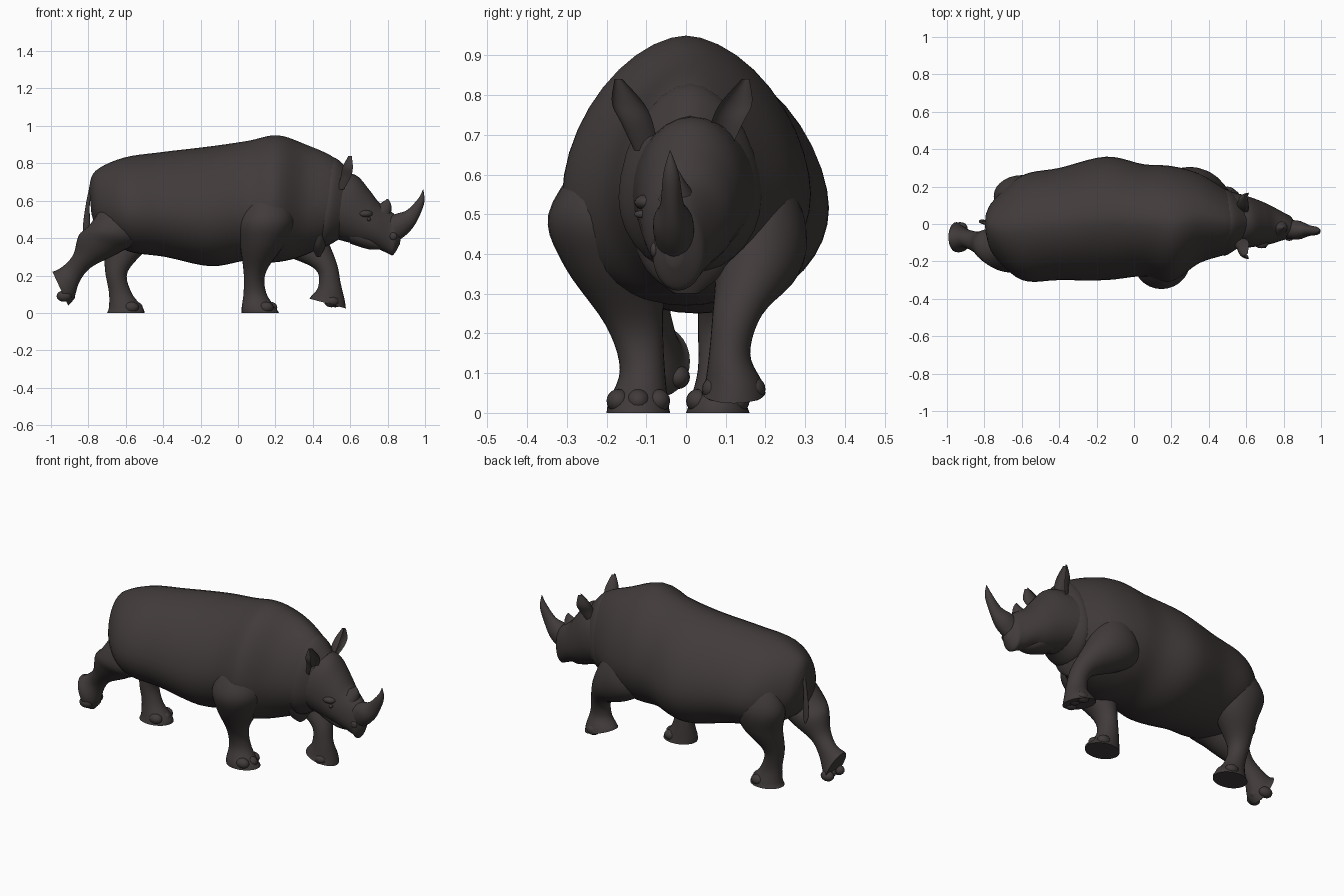
import bpy
import bmesh
import math
from mathutils import Vector

default_cube = bpy.data.objects.get("Cube")
if default_cube:
    bpy.data.objects.remove(default_cube, do_unlink=True)

# One dark hide colour for the whole animal
hide = bpy.data.materials.new("dark_hide")
hide.use_nodes = True
hide_colour = (0.053, 0.043, 0.043, 1)
hide.diffuse_color = hide_colour
shader = hide.node_tree.nodes["Principled BSDF"]
shader.inputs["Base Color"].default_value = hide_colour
shader.inputs["Roughness"].default_value = 0.8


def finish(name, bm):
    """Turn a bmesh into a smooth shaded, coloured object."""
    bmesh.ops.recalc_face_normals(bm, faces=bm.faces)
    mesh = bpy.data.meshes.new(name)
    bm.to_mesh(mesh)
    bm.free()
    mesh.materials.append(hide)
    part = bpy.data.objects.new(name, mesh)
    bpy.context.collection.objects.link(part)
    bpy.ops.object.select_all(action="DESELECT")
    part.select_set(True)
    bpy.context.view_layer.objects.active = part
    bpy.ops.object.shade_smooth_by_angle(angle=math.radians(50))


def blend(before, start, end, after, t):
    """Smooth curve from start to end, aware of both neighbours."""
    leave, arrive = (end - before) / 2, (after - start) / 2
    gap = end - start
    bend = 3 * gap - 2 * leave - arrive
    twist = leave + arrive - 2 * gap
    return start + t * (leave + t * (bend + t * twist))


def smooth_stations(stations, steps=5):
    padded = [stations[0], *stations, stations[-1]]
    for window in zip(padded, padded[1:], padded[2:], padded[3:]):
        for step in range(steps):
            yield [blend(*values, step / steps) for values in zip(*window)]
    yield stations[-1]


def ramp(values, part):
    """Value at a fraction of the way through evenly spaced values."""
    place = part * (len(values) - 1)
    index = min(int(place), len(values) - 2)
    return values[index] + (values[index + 1] - values[index]) * (place - index)


def signed_power(value, exponent):
    return math.copysign(abs(value) ** exponent, value)


def loft(name, stations, y=(0, 0), tilt=(0, 0), widest=0, tip=1, far=2, sides=28):
    """Skin rounded sections. A station holds x, z, half depth and half width.
    The y position and the tilt in degrees run from first to last station.
    Along its depth a section is widest at one point and ends at the tip;
    far sets how pointed that end is."""
    last = len(stations) - 1
    keyed = [
        (*station, ramp(y, i / last), math.radians(ramp(tilt, i / last)))
        for i, station in enumerate(stations)
    ]
    bm = bmesh.new()
    rings = []
    for x, z, depth, width, y_centre, lean in smooth_stations(keyed):
        centre = Vector((x, y_centre, z))
        depth_axis = Vector((math.cos(lean), 0, math.sin(lean))) * depth
        width_axis = Vector((0, width, 0))
        ring = []
        for i in range(sides):
            angle = math.tau * i / sides
            across, along = math.cos(angle), math.sin(angle)
            power = 2 / far if along > 0 else 1
            reach = tip - widest if along > 0 else 1 + widest
            offset = depth_axis * (widest + reach * signed_power(along, power))
            offset += width_axis * signed_power(across, power)
            ring.append(bm.verts.new(centre + offset))
        rings.append(ring)
    for lower, upper in zip(rings, rings[1:]):
        for i in range(sides):
            j = (i + 1) % sides
            bm.faces.new((lower[i], lower[j], upper[j], upper[i]))
    bm.faces.new(rings[0])
    bm.faces.new(rings[-1])
    finish(name, bm)


def blob(name, location, scale):
    bm = bmesh.new()
    bmesh.ops.create_uvsphere(bm, u_segments=16, v_segments=10, radius=1)
    bmesh.ops.scale(bm, vec=scale, verts=bm.verts)
    bmesh.ops.translate(bm, vec=location, verts=bm.verts)
    finish(name, bm)


# Half depths and half widths shared by all legs, from hip to sole
leg_depths = (.08, .15, .12, .06, .06, .09, .1)
leg_widths = (.04, .11, .1, .06, .05, .07, .08)


def leg(name, path, y, tilt, girth, toe):
    """A leg along a path, with a heavier top by girth, and three toes."""
    stations = []
    for i, (point, depth, width) in enumerate(zip(path, leg_depths, leg_widths)):
        swell = girth + (1 - girth) * i / (len(path) - 1)
        stations.append((*point, depth, width * swell))
    loft(f"{name}_leg", stations, y=y, tilt=tilt)
    toe_x, toe_z = toe
    for place, side in (("right", -1), ("middle", 0), ("left", 1)):
        location = (toe_x - abs(side) * .02, y[-1] + side * .05, toe_z)
        blob(f"{name}_{place}_toe", location, (.04, .03, .03))


# Barrel body, with a ridged back and hanging belly
loft("body", [
    (-.79, .6, .07, .06),
    (-.75, .59, .17, .15),
    (-.6, .58, .25, .28),
    (-.4, .58, .28, .3),
    (-.15, .57, .32, .33),
    (.05, .6, .32, .3),
    (.2, .61, .34, .31),
    (.35, .6, .3, .24),
    (.5, .6, .23, .17),
    (.58, .58, .16, .12),
], y=(0, -.02, -.02, 0, .03, .02, 0, .03, .01, .01),
    tilt=(95, 85), widest=-.17, far=1.75, sides=40)

# Skin folds around the neck and under the throat
loft("neck_fold", [
    (.42, .6, .22, .15),
    (.49, .59, .24, .18),
    (.57, .57, .18, .13),
], y=(.01, .01), tilt=(85, 80), widest=-.2, far=1.8)
loft("throat_fold", [
    (.43, .45, .07, .14),
    (.43, .36, .04, .1),
    (.43, .3, .01, .03),
])

# Head, dropping to a hooked upper lip, with a shorter lower jaw
loft("head", [
    (.5, .58, .17, .16),
    (.6, .56, .18, .14),
    (.68, .51, .15, .12),
    (.74, .47, .12, .1),
    (.81, .43, .11, .07),
    (.84, .41, .1, .06),
    (.87, .41, .04, .02),
], y=(.02, -.03), tilt=(80, 85), widest=-.15)
loft("lower_jaw", [
    (.6, .43, .06, .08),
    (.7, .39, .05, .07),
    (.78, .35, .01, .02),
], y=(0, -.02), tilt=(90, 90))

# Horns on the nose, curving up to a point
loft("front_horn", [
    (.83, .45, .07, .05),
    (.88, .48, .06, .05),
    (.93, .52, .04, .03),
    (.98, .6, .02, .02),
    (.99, .66, .001, .001),
], y=(-.03, -.04), tilt=(113, 150))
loft("rear_horn", [
    (.77, .54, .05, .05),
    (.79, .58, .03, .02),
    (.8, .61, .002, .002),
], y=(-.02, -.02), tilt=(-20, 0))

for side, sign in (("left", 1), ("right", -1)):
    # Eyes with heavy brows, and swollen nostrils
    blob(f"{side}_eye", (.7, sign * .1 - .01, .5), (.01, .02, .01))
    blob(f"{side}_brow", (.68, sign * .09 - .01, .53), (.04, .03, .02))
    blob(f"{side}_nostril", (.83, sign * .05 - .03, .41), (.02, .01, .02))

    # Cupped ears, leaning outward
    loft(f"{side}_ear", [
        (.55, .66, .02, .03),
        (.58, .73, .03, .04),
        (.59, .78, .03, .04),
        (.6, .84, .01, .01),
    ], y=(sign * .09 - .01, sign * .16 - .01), widest=.8, tip=-.2)

# Front legs with their shoulders, one planted and one reaching forward
leg("front_right",
    [(.16, .65), (.15, .5), (.13, .37), (.09, .22), (.09, .11), (.11, .03), (.12, 0)],
    y=(-.2, -.2, -.18, -.13, -.11, -.12, -.12), tilt=(0, 0), girth=1.4, toe=(.17, .03))
leg("front_left",
    [(.22, .65), (.27, .48), (.36, .36), (.47, .25), (.49, .15), (.48, .08), (.48, .05)],
    y=(.17, .18, .18, .13, .11, .12, .12), tilt=(45, -15), girth=1.1, toe=(.52, .06))

# Hind legs with their thighs, one planted and one pushing off behind
leg("hind_left",
    [(-.6, .65), (-.6, .5), (-.6, .36), (-.65, .22), (-.63, .11), (-.6, .03), (-.6, 0)],
    y=(.15, .15, .13, .09, .08, .08, .08), tilt=(0, 0), girth=1, toe=(-.55, .03))
leg("hind_right",
    [(-.6, .65), (-.64, .45), (-.74, .37), (-.83, .28), (-.89, .21), (-.93, .15), (-.95, .13)],
    y=(-.14, -.15, -.12, -.1, -.08, -.08, -.07), tilt=(0, -65), girth=1, toe=(-.91, .09))

# Thin tail, widening a little toward the tuft
loft("tail", [
    (-.76, .73, .02, .02),
    (-.8, .6, .01, .01),
    (-.81, .45, .02, .01),
    (-.81, .39, .005, .005),
], y=(0, .02), sides=12)
